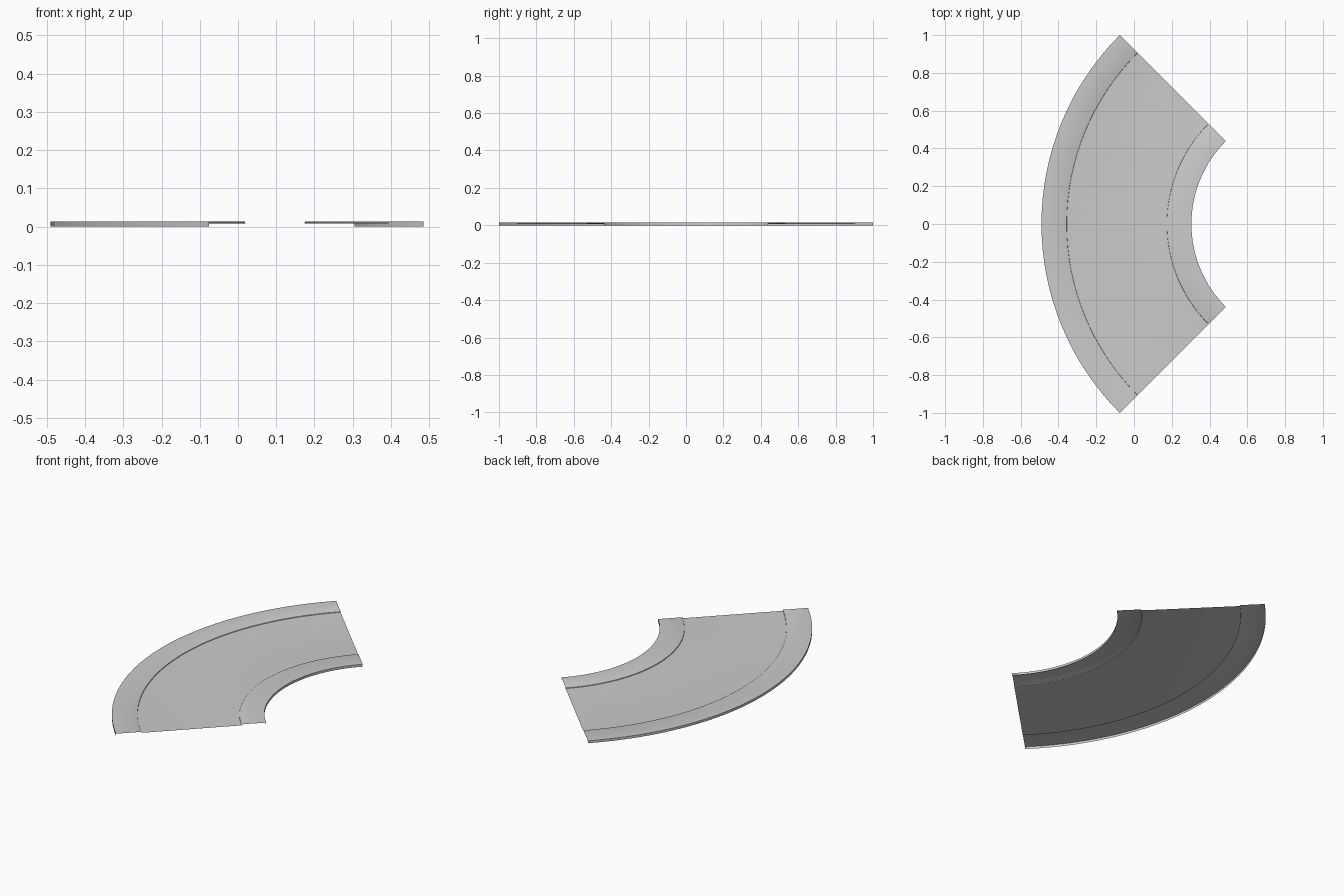
import bpy, math

if "Cube" in bpy.data.objects:
    bpy.data.objects.remove(bpy.data.objects["Cube"])

CX = 0.924              # centre of the bend
A0, A1 = math.radians(135), math.radians(225)
SEG = 32


def sweep(name, profile):
    """Sweep an open (radius, height) profile, listed from outer to inner, through the bend."""
    n = len(profile)
    verts, faces = [], []
    for i in range(SEG + 1):
        a = A0 + (A1 - A0) * i / SEG
        verts += [(CX + r * math.cos(a), r * math.sin(a), z) for r, z in profile]
    for i in range(SEG):
        for j in range(n - 1):
            p = i * n + j
            faces.append((p, p + n, p + n + 1, p + 1))
    me = bpy.data.meshes.new(name)
    me.from_pydata(verts, [], faces)
    me.update()
    ob = bpy.data.objects.new(name, me)
    bpy.context.collection.objects.link(ob)
    bpy.context.view_layer.objects.active = ob
    ob.select_set(True)
    bpy.ops.object.shade_smooth_by_angle(angle=math.radians(30))
    ob.select_set(False)
    return ob


TOP, GUTTER, ROAD = 0.0138, 0.009, 0.008

# raised pavements: open shells with outside wall, top and kerb face
sweep("outer_pavement", [(1.414, 0), (1.414, TOP), (1.283, TOP), (1.281, TOP - 0.001), (1.280, GUTTER)])
sweep("inner_pavement", [(0.750, GUTTER), (0.749, TOP - 0.001), (0.747, TOP), (0.620, TOP), (0.620, 0)])

# road sheet with a slightly sloped gutter along each kerb
sweep("road", [(1.280, GUTTER), (1.268, ROAD), (0.764, ROAD), (0.750, GUTTER)])
